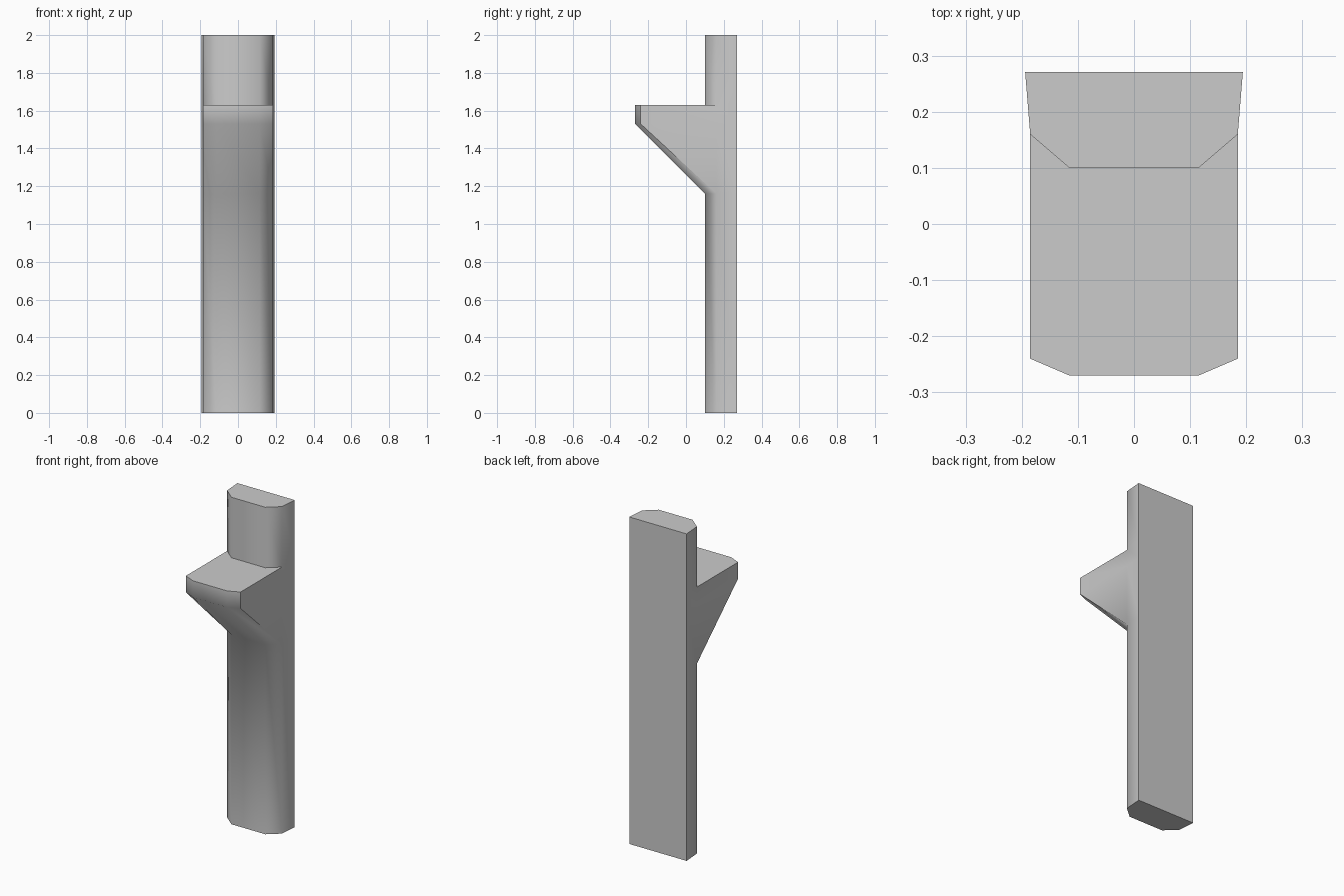
import bpy, bmesh

if "Cube" in bpy.data.objects:
    bpy.data.objects.remove(bpy.data.objects["Cube"])

# Half outlines (x, y) from the back corner round to the front
post = [(0.194, 0.271), (0.185, 0.16), (0.185, 0.16), (0.115, 0.10)]
shelf = [(0.194, 0.271), (0.185, 0.16), (0.185, -0.24), (0.115, -0.27)]

# Outline at each height: post, sloped bracket, shelf lip, post again
sections = [(0, post), (1.16, post), (1.53, shelf), (1.63, shelf),
            (1.63, post), (2.0, post)]

bm = bmesh.new()
shared = {}


def vert(x, y, z):
    key = (x, y, z)
    if key not in shared:
        shared[key] = bm.verts.new(key)
    return shared[key]


def face(verts):
    unique = list(dict.fromkeys(verts))
    if len(unique) > 2:
        bm.faces.new(unique)


rings = []
for z, half in sections:
    outline = half + [(-x, y) for x, y in reversed(half)]
    rings.append([vert(x, y, z) for x, y in outline])

# Walls between sections
for low, high in zip(rings, rings[1:]):
    for i in range(8):
        j = (i + 1) % 8
        face([low[i], low[j], high[j], high[i]])

# End caps
face(rings[0])
face(rings[-1])
bmesh.ops.recalc_face_normals(bm, faces=bm.faces[:])

mesh = bpy.data.meshes.new("bracketed_post")
bm.to_mesh(mesh)
bm.free()
obj = bpy.data.objects.new("bracketed_post", mesh)
bpy.context.collection.objects.link(obj)

# Soften the chamfers, keep the main corners sharp
bpy.context.view_layer.objects.active = obj
obj.select_set(True)
bpy.ops.object.shade_smooth_by_angle(angle=0.87)
